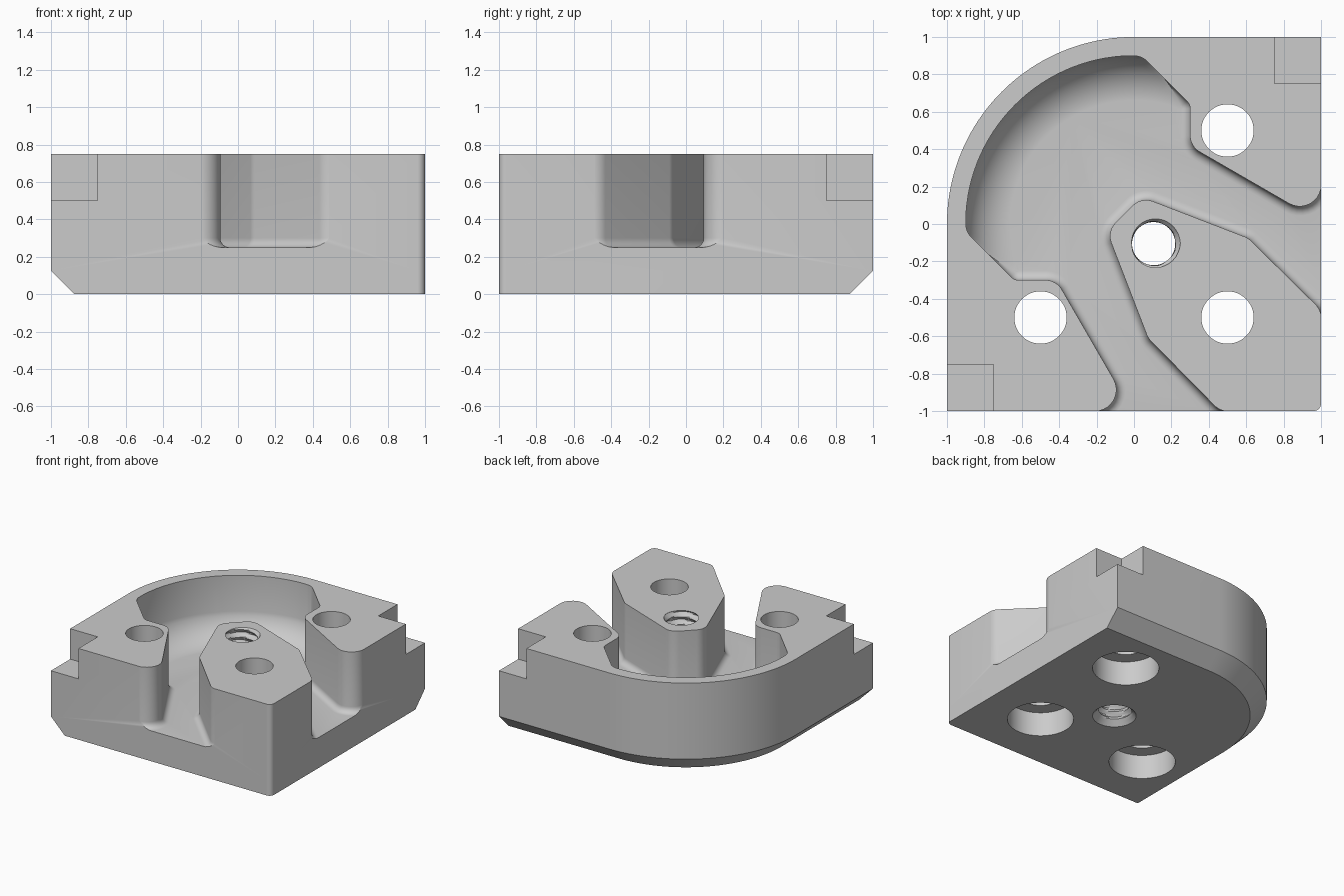
import bpy, bmesh
from math import sin, cos, tan, pi, radians, acos
from mathutils import Vector

if "Cube" in bpy.data.objects:
    bpy.data.objects.remove(bpy.data.objects["Cube"], do_unlink=True)


def rounded(corners, seg=10):
    """Polygon from (x, y, radius) corners, counter-clockwise."""
    pts = []
    n = len(corners)
    for i, (x, y, r) in enumerate(corners):
        p = Vector((x, y))
        if r == 0:
            pts.append(p)
            continue
        a = (Vector(corners[i - 1][:2]) - p).normalized()
        b = (Vector(corners[(i + 1) % n][:2]) - p).normalized()
        half = acos(a.dot(b)) / 2
        centre = p + (a + b).normalized() * r / sin(half)
        start = p + a * r / tan(half) - centre
        end = p + b * r / tan(half) - centre
        sweep = pi - 2 * half
        for k in range(seg + 1):
            t = k / seg
            pts.append(centre + (start * sin((1 - t) * sweep) + end * sin(t * sweep)) / sin(sweep))
    return pts


def offset(pts, d):
    """Move a counter-clockwise polygon inward by d."""
    out = []
    for i, p in enumerate(pts):
        e1 = (p - pts[i - 1]).normalized()
        e2 = (pts[(i + 1) % len(pts)] - p).normalized()
        n1, n2 = Vector((-e1.y, e1.x)), Vector((-e2.y, e2.x))
        out.append(p + (n1 + n2) * d / (1 + n1.dot(n2)))
    return out


def at_z(pts, z):
    return [(p.x, p.y, z) for p in pts]


def loft(name, rings):
    """Closed solid through rings of equal point count."""
    bm = bmesh.new()
    rows = [[bm.verts.new(v) for v in ring] for ring in rings]
    n = len(rows[0])
    for lo, hi in zip(rows, rows[1:]):
        for i in range(n):
            j = (i + 1) % n
            bm.faces.new((lo[i], lo[j], hi[j], hi[i]))
    bm.faces.new(rows[0][::-1])
    bm.faces.new(rows[-1])
    bmesh.ops.recalc_face_normals(bm, faces=bm.faces)
    mesh = bpy.data.meshes.new(name)
    bm.to_mesh(mesh)
    bm.free()
    ob = bpy.data.objects.new(name, mesh)
    bpy.context.collection.objects.link(ob)
    return ob


def subtract(target, cutter):
    cutter.hide_render = True
    mod = target.modifiers.new("cut", 'BOOLEAN')
    mod.operation = 'DIFFERENCE'
    mod.solver = 'EXACT'
    mod.object = cutter
    bpy.context.view_layer.objects.active = target
    bpy.ops.object.modifier_apply(modifier=mod.name)
    bpy.data.objects.remove(cutter, do_unlink=True)


def mirrored(corners):
    """Reflect corners across the diagonal, keeping the winding."""
    return [(-y, -x, r) for x, y, r in reversed(corners)]


def turned(x, y, profile, seg=48):
    """Rings for a round cutter from (z, radius) pairs."""
    return [[(x + r * cos(2 * pi * k / seg), y + r * sin(2 * pi * k / seg), z)
             for k in range(seg)] for z, r in profile]


FLOOR, HEIGHT, FILLET = 0.25, 0.75, 0.05


# Block with one large round corner and a chamfer along its lower edge
def outline(d):
    return rounded([(-1 + d, -1, 0), (1, -1, 0.04), (1, 1 - d, 0), (-1 + d, 1 - d, 1 - d)], 40)


body = loft("block_body", [at_z(outline(0.125), 0), at_z(outline(0), 0.125),
                           at_z(outline(0), HEIGHT)])

# Pocket cutter, symmetric about the diagonal, filleted at the floor
half = [(-0.899, -0.041, 0.1), (-0.64, -0.3, 0.06), (-0.415, -0.3, 0.1),
        (-0.01, -1.001, 0.115), (-0.5, -1.001, 0), (-0.5, -1.3, 0)]
arc = [(0.9 * cos(radians(94 + 82 * k / 28)), 0.9 * sin(radians(94 + 82 * k / 28)), 0)
       for k in range(29)]
pocket_line = rounded(arc + half + [(1.3, -1.3, 0)] + mirrored(half))
steps = [k * pi / 12 for k in range(7)]
flare = [(FILLET * (1 - sin(a)), FLOOR + FILLET * (1 - cos(a))) for a in steps]
pocket = loft("pocket_cutter", [at_z(offset(pocket_line, d), z) for d, z in flare]
              + [at_z(pocket_line, 0.9)])

# Pillar left standing in the pocket, flared at its foot
half = [(-0.145, -0.04, 0.1), (0.075, -0.61, 0.1), (0.46, -1.001, 0.1)]
pillar_line = rounded(half + [(1.001, -1.001, 0)] + mirrored(half))
pillar = loft("pillar", [at_z(offset(pillar_line, -FILLET), 0.1)]
              + [at_z(offset(pillar_line, -d), z) for d, z in flare]
              + [at_z(pillar_line, 1.0)])
subtract(pocket, pillar)

# Wide bowl-like fillet under the curved wall
bowl = [(0.65 + 0.255 * sin(a), FLOOR - 0.001 + 0.25 * (1 - cos(a)))
        for a in [k * pi / 20 for k in range(11)]]
bowl += [(0.95, 0.5), (0.95, 0.2), (0.65, 0.2)]
angles = [radians(60 + 150 * k / 50) for k in range(51)]
bowl_fillet = loft("bowl_fillet", [[(r * cos(t), r * sin(t), z) for r, z in bowl] for t in angles])
subtract(pocket, bowl_fillet)
subtract(body, pocket)

# Square notches in two upper corners
for s in (-1, 1):
    square = [Vector((s * x, s * y)) for x, y in ((0.75, 0.75), (1.2, 0.75), (1.2, 1.2), (0.75, 1.2))]
    subtract(body, loft("notch_cutter", [at_z(square, 0.5), at_z(square, 1.0)]))

# Bolt holes with counterbores underneath
for x, y in ((0.5, 0.5), (-0.5, -0.5), (0.5, -0.5)):
    subtract(body, loft("bolt_cutter", turned(x, y, [(-0.1, 0.25), (0.2, 0.25),
                                                     (0.2, 0.14), (0.9, 0.14)])))

# Threaded hole: a helical groove with a countersunk lower mouth
PITCH, COLS, ROWS = 0.065, 36, 84
rings = []
for i in range(ROWS + 1):
    z = -0.05 + 0.87 * i / ROWS
    ring = []
    for k in range(COLS):
        phase = (z / PITCH - k / COLS) % 1.0
        r = max(0.115 + 0.03 * (1 - abs(2 * phase - 1)), 0.165 - z)
        t = 2 * pi * k / COLS
        ring.append((0.105 + r * cos(t), -0.105 + r * sin(t), z))
    rings.append(ring)
subtract(body, loft("thread_cutter", rings))

# Plain grey finish
grey = bpy.data.materials.new("light_grey")
grey.use_nodes = True
colour = (0.6, 0.6, 0.6, 1)
grey.diffuse_color = colour
grey.node_tree.nodes["Principled BSDF"].inputs["Base Color"].default_value = colour
body.data.materials.clear()
body.data.materials.append(grey)
for face in body.data.polygons:
    face.material_index = 0
bpy.ops.object.select_all(action='DESELECT')
body.select_set(True)
bpy.context.view_layer.objects.active = body
bpy.ops.object.shade_smooth_by_angle(angle=radians(30))
